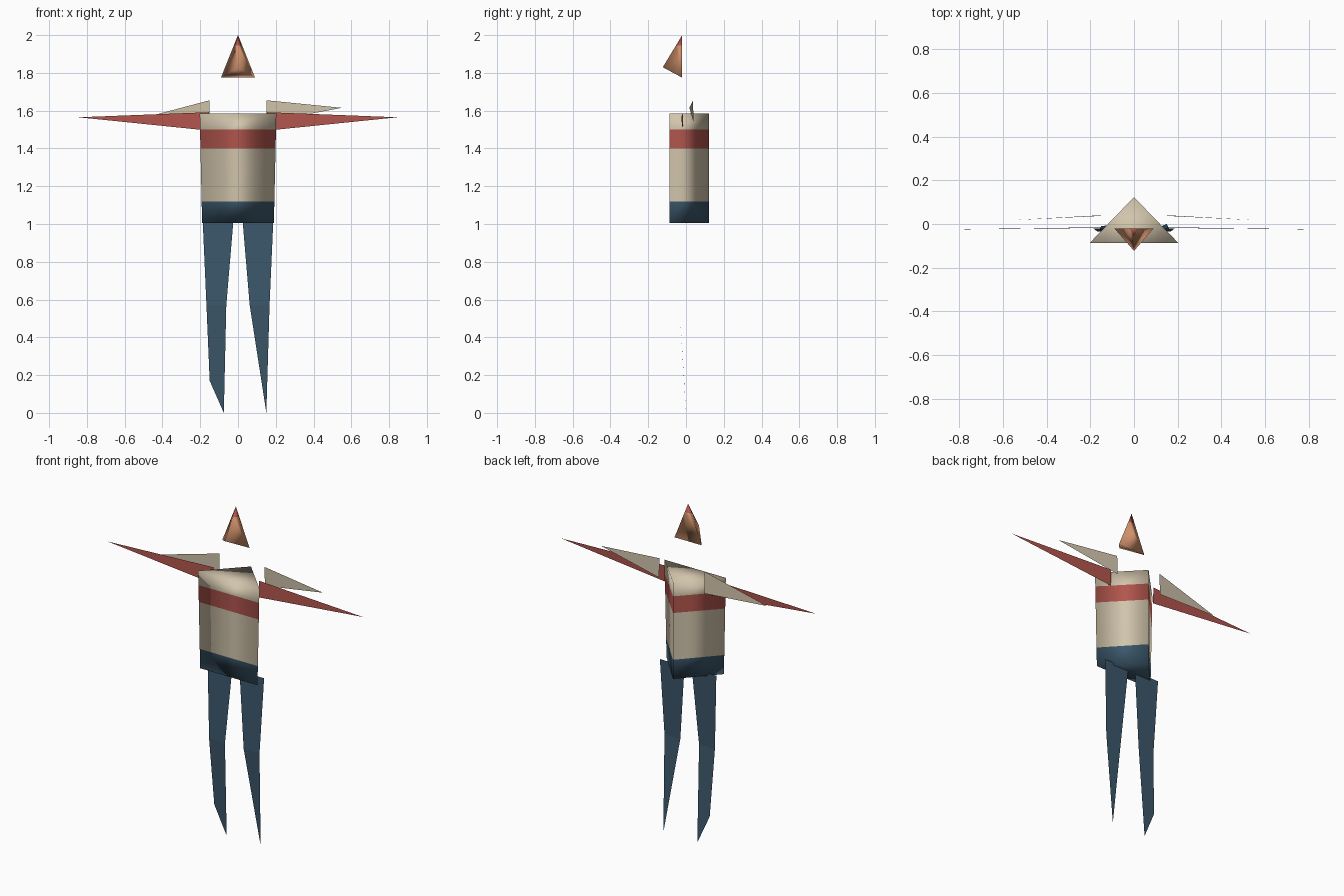
import bpy
import bmesh

cube = bpy.data.objects.get("Cube")
if cube:
    bpy.data.objects.remove(cube, do_unlink=True)


def material(name, srgb):
    m = bpy.data.materials.new(name)
    m.use_nodes = True
    colour = [(c / 255) ** 2.2 for c in srgb] + [1]
    m.diffuse_color = colour
    bsdf = m.node_tree.nodes["Principled BSDF"]
    bsdf.inputs["Base Color"].default_value = colour
    bsdf.inputs["Roughness"].default_value = 0.9
    return m


CREAM = material("cream cloth", (208, 195, 170))
RED = material("brick red", (176, 86, 78))
NAVY = material("slate navy", (62, 88, 106))
SKIN = material("warm skin", (204, 142, 106))


def make(name, points, faces, mats, smooth=False, cuts=(), bands=()):
    """Mesh from points and faces, cut at heights, each band given a slot."""
    bm = bmesh.new()
    verts = [bm.verts.new(p) for p in points]
    for f in faces:
        bm.faces.new([verts[i] for i in f])
    for z in cuts:
        bmesh.ops.bisect_plane(bm, geom=bm.verts[:] + bm.edges[:] + bm.faces[:],
                               plane_co=(0, 0, z), plane_no=(0, 0, 1))
    if smooth:
        bmesh.ops.recalc_face_normals(bm, faces=bm.faces[:])
    for f in bm.faces:
        f.smooth = smooth
        if bands:
            height = f.calc_center_median().z
            f.material_index = bands[sum(height > z for z in cuts)]
    mesh = bpy.data.meshes.new(name)
    bm.to_mesh(mesh)
    bm.free()
    for m in mats:
        mesh.materials.append(m)
    obj = bpy.data.objects.new(name, mesh)
    bpy.context.collection.objects.link(obj)
    return obj


# Torso: three-sided prism with trousers, shirt and chest stripe bands
torso = [(x * w, y, z) for z, w in ((1.005, 0.19), (1.585, 0.203))
         for x, y in ((-1, -0.087), (1, -0.087), (0, 0.123))]
make("torso", torso,
     [(2, 1, 0), (3, 4, 5), (0, 1, 4, 3), (1, 2, 5, 4), (2, 0, 3, 5)],
     [CREAM, RED, NAVY], True, (1.12, 1.4, 1.5), (2, 0, 1, 0))

# Head: small tetrahedron with a coloured tip
make("head", [(0, -0.02, 2), (-0.09, -0.02, 1.775), (0.09, -0.02, 1.775), (0, -0.123, 1.83)],
     [(0, 1, 3), (0, 3, 2), (0, 2, 1), (1, 2, 3)],
     [SKIN, RED], True, (1.945,), (0, 1))

# Arms and sleeves: thin pointed sheets, the sleeves unequal
for side, s, tip_z, low_z in (("left", 1, 1.615, 1.54), ("right", -1, 1.549, 1.525)):
    order = [(0, 1, 2)[::-s]]
    make(side + "_arm",
         [(s * 0.15, -0.015, 1.592), (s * 0.845, -0.025, 1.565), (s * 0.15, -0.018, 1.494)],
         order, [RED])
    make(side + "_sleeve",
         [(s * 0.15, 0.037, 1.655), (s * 0.55, 0.018, tip_z), (s * 0.15, 0.04, low_z)],
         order, [CREAM])

# Legs: flat sheets bent at the knee, each with its own foot shape
FEET = {"left": [(0.15, 0, 0)],
        "right": [(-0.075, 0, 0), (-0.15, -0.01, 0.17)]}
for side, s in (("left", 1), ("right", -1)):
    knee = [(s * 0.167, -0.035, 0.57), (s * 0.062, -0.035, 0.57)]
    hip = [(s * 0.024, -0.02, 1.02), (s * 0.187, -0.02, 1.02)]
    foot = FEET[side]
    shin = (0, 1) + tuple(range(4, 4 + len(foot)))
    make(side + "_leg", knee + hip + foot,
         [(0, 1, 2, 3)[::s], shin[::-s]], [NAVY])
